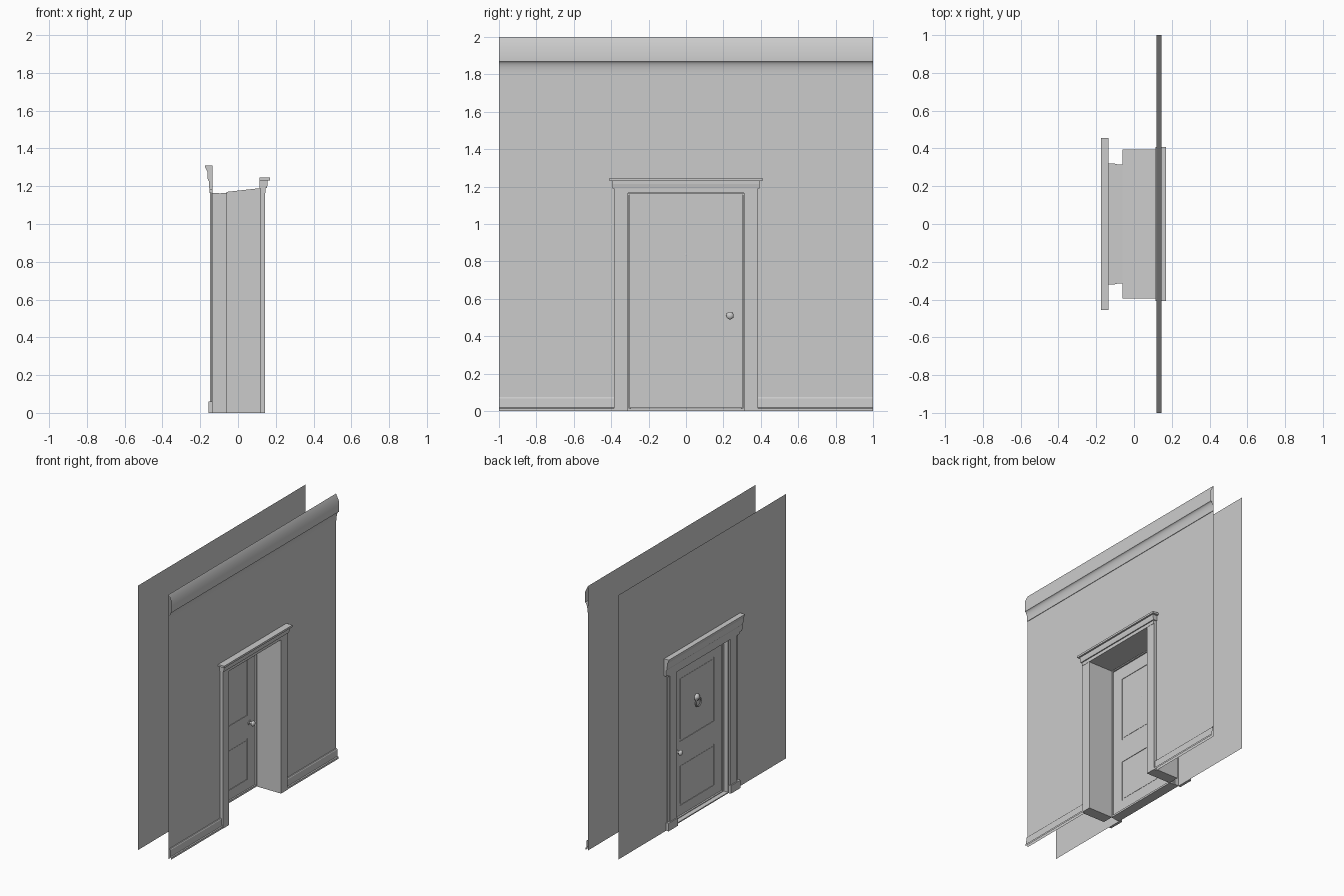
import bpy, bmesh, math
from mathutils import Matrix

old = bpy.data.objects.get("Cube")
if old:
    bpy.data.objects.remove(old, do_unlink=True)

grey = bpy.data.materials.new("plain_grey")
grey.use_nodes = True
grey.diffuse_color = (0.6, 0.6, 0.6, 1)
grey.node_tree.nodes["Principled BSDF"].inputs["Base Color"].default_value = (0.6, 0.6, 0.6, 1)


def finish(name, bm, smooth=False):
    mesh = bpy.data.meshes.new(name)
    bm.to_mesh(mesh)
    bm.free()
    obj = bpy.data.objects.new(name, mesh)
    bpy.context.collection.objects.link(obj)
    mesh.materials.append(grey)
    if smooth:
        bpy.ops.object.select_all(action='DESELECT')
        obj.select_set(True)
        bpy.context.view_layer.objects.active = obj
        bpy.ops.object.shade_smooth_by_angle(angle=math.radians(35))
    return obj


def add_box(bm, x, y, z):
    size = [b - a for a, b in (x, y, z)]
    mid = [(a + b) / 2 for a, b in (x, y, z)]
    bmesh.ops.create_cube(bm, size=1, matrix=Matrix.Translation(mid) @ Matrix.Diagonal((*size, 1)))


def box(name, x, y, z):
    bm = bmesh.new()
    add_box(bm, x, y, z)
    return finish(name, bm)


def pair(name, x, y, z):
    """One box on each side of the doorway."""
    box("left_" + name, x, (-y[1], -y[0]), z)
    box("right_" + name, x, y, z)


def sweep(name, profile, y, closed=True, smooth=False):
    """Run an x, z profile along y; an open profile makes a bare strip."""
    bm = bmesh.new()
    a = [bm.verts.new((px, y[0], pz)) for px, pz in profile]
    b = [bm.verts.new((px, y[1], pz)) for px, pz in profile]
    n = len(profile)
    for i in range(n if closed else n - 1):
        j = (i + 1) % n
        bm.faces.new((a[i], a[j], b[j], b[i]))
    if closed:
        bm.faces.new(a)
        bm.faces.new(b)
    bmesh.ops.recalc_face_normals(bm, faces=bm.faces)
    return finish(name, bm, smooth)


def wall(name, x, half, top, outward):
    """Thin wall sheet with a doorway cut up from the floor."""
    pts = [(-1, 0), (-half, 0), (-half, top), (half, top), (half, 0), (1, 0), (1, 2), (-1, 2)]
    bm = bmesh.new()
    face = bm.faces.new([bm.verts.new((x, py, pz)) for py, pz in pts])
    face.normal_update()
    if face.normal.x * outward < 0:
        face.normal_flip()
    finish(name, bm)


def frame(name, x, inner, outer, top, over):
    """Two uprights and a head joined in one ring."""
    bm = bmesh.new()
    for y in ((-outer, -inner), (inner, outer)):
        add_box(bm, x, y, (0, over))
    add_box(bm, x, (-inner, inner), (top, over))
    finish(name, bm)


# Wall sheets
IN, OUT = 0.12, -0.135
wall("inner_wall", IN, 0.31, 1.165, 1)
wall("outer_wall", OUT, 0.32, 1.165, -1)

# Room cornice with a hollow underside
cove = [(IN + 0.004 + 0.021 * (1 - math.cos(t * math.pi / 12)),
         1.805 + 0.065 * math.sin(t * math.pi / 12)) for t in range(6, -1, -1)]
sweep("cornice", [(IN, 2), (0.145, 1.95)] + cove + [(0.124, 1.8), (IN, 1.8)],
      (-1, 1), closed=False, smooth=True)

# Skirting boards
skirt = [(IN, 0.075), (0.128, 0.075), (0.132, 0.068), (0.134, 0.018), (0.141, 0.014), (0.141, 0)]
sweep("left_skirting", skirt, (-1, -0.385), closed=False)
sweep("right_skirting", skirt, (0.385, 1), closed=False)

# Deep reveal between the walls
pair("reveal", (-0.06, IN), (0.31, 0.395), (0, 1.165))
sweep("reveal_lintel", [(-0.06, 1.165), (IN, 1.165), (IN, 1.19), (-0.06, 1.17)], (-0.395, 0.395))

# Room side casing
pair("inner_casing", (0.115, 0.143), (0.31, 0.385), (0, 1.165))
box("inner_head", (0.115, 0.145), (-0.385, 0.385), (1.165, 1.19))
sweep("inner_head_moulding", [(0.115, 1.19), (0.153, 1.19), (0.157, 1.215), (0.157, 1.23), (0.115, 1.23)],
      (-0.392, 0.392))
box("inner_head_cap", (0.115, 0.17), (-0.408, 0.408), (1.23, 1.245))

# Street side pilasters and hood
pair("pilaster", (-0.147, OUT), (0.32, 0.40), (0, 1.165))
pair("pilaster_edge", (-0.141, OUT), (0.40, 0.42), (0, 1.165))
pair("plinth", (-0.155, OUT), (0.315, 0.43), (0, 0.06))
box("outer_head", (-0.15, OUT), (-0.425, 0.425), (1.165, 1.19))
sweep("outer_hood", [(OUT, 1.18), (-0.152, 1.18), (-0.153, 1.225), (-0.16, 1.235),
                     (-0.163, 1.28), (-0.174, 1.30), (-0.175, 1.31), (OUT, 1.31)], (-0.455, 0.455))

# Stepped door frame and threshold
frame("outer_lining", (OUT, -0.10), 0.31, 0.32, 1.155, 1.165)
frame("door_stop", (-0.10, -0.09), 0.295, 0.318, 1.14, 1.162)
frame("inner_lining", (-0.09, -0.06), 0.304, 0.314, 1.156, 1.164)
box("threshold", (-0.10, -0.06), (-0.31, 0.31), (0, 0.014))
box("threshold_step", (OUT, -0.10), (-0.32, 0.32), (0, 0.008))

# Door leaf: stiles, rails and sunk panels
LEAF, W, P = (-0.09, -0.068), 0.303, 0.208
bm = bmesh.new()
for y in ((-W, -P), (P, W)):
    add_box(bm, LEAF, y, (0.016, 1.155))
for z in ((0.016, 0.09), (0.40, 0.575), (1.06, 1.155)):
    add_box(bm, LEAF, (-P, P), z)
finish("door_leaf", bm)
for name, z in (("lower_panel", (0.09, 0.40)), ("upper_panel", (0.575, 1.06))):
    bm = bmesh.new()
    add_box(bm, (-0.086, -0.072), (-P, P), z)
    add_box(bm, (-0.088, -0.07), (-P + 0.014, P - 0.014), (z[0] + 0.014, z[1] - 0.014))
    finish(name, bm)


# Door knobs on both faces
def knob(name, face, side):
    bm = bmesh.new()
    turn = Matrix.Rotation(math.pi / 2, 4, 'Y')
    for radius, start, depth in ((0.018, 0, 0.005), (0.008, 0.005, 0.018)):
        spot = Matrix.Translation((face + side * (start + depth / 2), 0.235, 0.51))
        bmesh.ops.create_cone(bm, cap_ends=True, segments=20, radius1=radius, radius2=radius,
                              depth=depth, matrix=spot @ turn)
    bmesh.ops.create_uvsphere(bm, u_segments=20, v_segments=12, radius=0.02,
                              matrix=Matrix.Translation((face + side * 0.03, 0.235, 0.51))
                              @ Matrix.Diagonal((0.7, 1, 1, 1)))
    finish(name, bm, smooth=True)


knob("inner_knob", LEAF[1], 1)
knob("outer_knob", LEAF[0], -1)

# Ring knocker
bm = bmesh.new()
bmesh.ops.create_uvsphere(bm, u_segments=20, v_segments=12, radius=0.026,
                          matrix=Matrix.Translation((-0.09, 0, 0.835)) @ Matrix.Diagonal((0.8, 1, 1, 1)))
finish("knocker_boss", bm, smooth=True)
bpy.ops.mesh.primitive_torus_add(major_segments=28, minor_segments=10, major_radius=0.03,
                                 minor_radius=0.006, location=(-0.104, 0, 0.80),
                                 rotation=(0, math.pi / 2, 0))
ring = bpy.context.object
ring.name = "knocker_ring"
ring.data.materials.append(grey)
bpy.ops.object.shade_smooth_by_angle(angle=math.radians(35))
